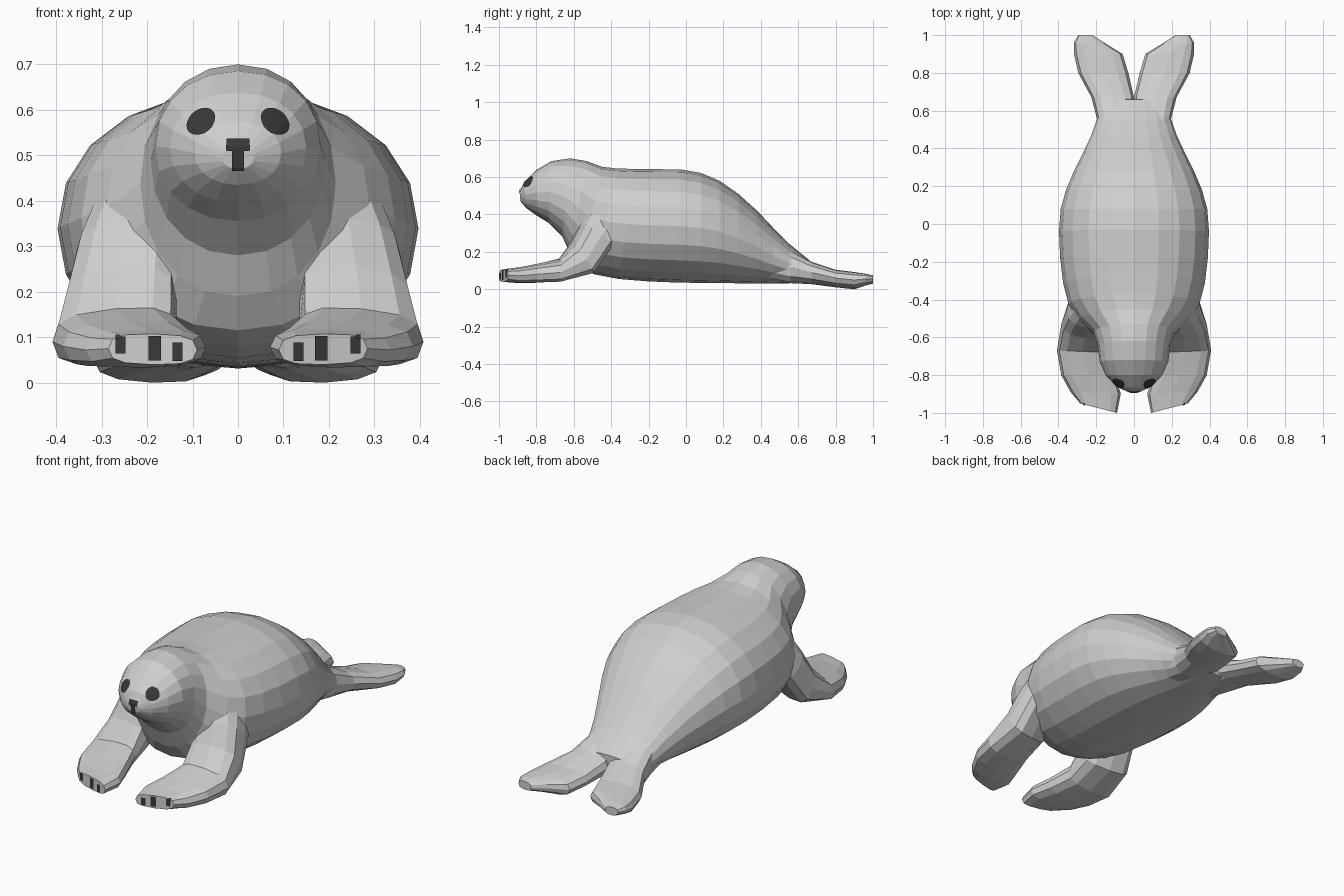
import bpy, bmesh, math
from mathutils import Vector
from mathutils.bvhtree import BVHTree

if "Cube" in bpy.data.objects:
    bpy.data.objects.remove(bpy.data.objects["Cube"])


def material(name, rgb):
    m = bpy.data.materials.new(name)
    m.diffuse_color = (*rgb, 1)
    m.use_nodes = True
    m.node_tree.nodes["Principled BSDF"].inputs["Base Color"].default_value = m.diffuse_color
    return m


FUR = material("pale grey fur", (0.62, 0.62, 0.62))
DARK = material("charcoal", (0.04, 0.04, 0.04))


def finish(name, bm, mat):
    me = bpy.data.meshes.new(name)
    bm.to_mesh(me)
    bm.free()
    me.materials.append(mat)
    ob = bpy.data.objects.new(name, me)
    bpy.context.collection.objects.link(ob)
    return ob


def loft(name, rings, sides, power, sign=1):
    """Skin over rings given as (inner point, outer point, half-height vector)."""
    def bend(v):
        return math.copysign(abs(v) ** power, v)
    bm = bmesh.new()
    loops = []
    for a, b, up in rings:
        a, b, up = Vector(a), Vector(b), Vector(up)
        mid, half = (a + b) / 2, (b - a) / 2
        loop = []
        for i in range(sides):
            t = 2 * math.pi * i / sides
            p = mid + half * bend(math.cos(t)) + up * bend(math.sin(t))
            loop.append(bm.verts.new((p.x * sign, p.y, p.z)))
        loops.append(loop)
    for r, s in zip(loops, loops[1:]):
        for i in range(sides):
            j = (i + 1) % sides
            bm.faces.new((r[i], r[j], s[j], s[i]))
    bm.faces.new(loops[0])
    bm.faces.new(loops[-1])
    bmesh.ops.recalc_face_normals(bm, faces=bm.faces)
    return finish(name, bm, FUR)


def patch(name, target, cx, cz, w, h, round_=False, turn=0.0, n=8):
    """Thin dark marking laid onto the front of the target."""
    me = target.data
    tree = BVHTree.FromPolygons([v.co for v in me.vertices],
                                [list(p.vertices) for p in me.polygons])
    bm = bmesh.new()
    grid = []
    for i in range(n + 1):
        row = []
        for j in range(n + 1):
            u, v = 2 * i / n - 1, 2 * j / n - 1
            if round_:
                u, v = u * math.sqrt(1 - v * v / 2), v * math.sqrt(1 - u * u / 2)
            u, v = u * w, v * h
            x = cx + u * math.cos(turn) - v * math.sin(turn)
            z = cz + u * math.sin(turn) + v * math.cos(turn)
            hit, normal, _, _ = tree.ray_cast(Vector((x, -2, z)), Vector((0, 1, 0)))
            if hit is not None:
                if normal.y > 0:
                    normal = -normal
                row.append(bm.verts.new(hit + normal * 0.004))
            else:
                row.append(None)
        grid.append(row)
    for i in range(n):
        for j in range(n):
            q = (grid[i][j], grid[i + 1][j], grid[i + 1][j + 1], grid[i][j + 1])
            if None not in q:
                bm.faces.new(q)
    return finish(name, bm, DARK)


# Body and head: top y, top z, bottom y, bottom z, half width
profile = [
    (-.890, .520, -.885, .470, .035), (-.865, .575, -.855, .435, .095),
    (-.80, .638, -.80, .395, .150), (-.72, .685, -.735, .355, .182),
    (-.62, .700, -.66, .280, .192), (-.53, .685, -.62, .190, .215),
    (-.45, .655, -.57, .115, .290), (-.37, .646, -.49, .080, .345),
    (-.27, .643, -.36, .055, .375), (-.16, .642, -.20, .042, .391),
    (-.03, .641, -.05, .036, .397), (.08, .622, .08, .034, .388),
    (.18, .580, .18, .033, .360), (.28, .510, .28, .032, .318),
    (.38, .420, .38, .032, .268), (.47, .325, .47, .031, .226),
    (.55, .245, .55, .032, .198), (.61, .195, .61, .035, .185),
    (.66, .155, .66, .040, .160)]
body_rings = []
for yt, zt, yb, zb, w in profile:
    y, z = (yt + yb) / 2, (zt + zb) / 2
    body_rings.append(((-w, y, z), (w, y, z), (0, (yt - yb) / 2, (zt - zb) / 2)))
body = loft("body_and_head", body_rings, 20, 0.94)

# Flippers: inner point, outer point, half thickness
front = [
    ((.10, -.40, .44), (.30, -.36, .42), (0, -.10, .06)),
    ((.13, -.50, .31), (.355, -.45, .29), (0, -.08, .06)),
    ((.135, -.58, .18), (.385, -.53, .16), (0, -.05, .085)),
    ((.135, -.68, .115), (.408, -.67, .09), (0, 0, .06)),
    ((.10, -.80, .09), (.385, -.80, .08), (0, 0, .05)),
    ((.07, -.90, .078), (.335, -.89, .072), (0, 0, .042)),
    ((.09, -1.0, .072), (.285, -.95, .075), (0, 0, .034))]
hind = [
    ((0, .45, .15), (.19, .45, .15), (0, 0, .10)),
    ((0, .56, .125), (.197, .56, .12), (0, 0, .09)),
    ((0, .67, .085), (.225, .67, .09), (0, 0, .06)),
    ((.03, .80, .055), (.295, .80, .06), (0, 0, .047)),
    ((.06, .90, .042), (.318, .90, .05), (0, 0, .046)),
    ((.15, .955, .048), (.318, .96, .055), (0, 0, .032)),
    ((.22, 1.0, .05), (.295, 1.0, .055), (0, 0, .022))]

for side, s in (("left", 1), ("right", -1)):
    flipper = loft(side + "_front_flipper", front, 12, 0.7, s)
    loft(side + "_hind_flipper", hind, 12, 0.8, s)
    # Claws
    for k, (x, z, w, h) in enumerate([(.132, .068, .011, .020),
                                      (.182, .076, .014, .027),
                                      (.257, .083, .011, .019)]):
        patch(f"{side}_claw_{k + 1}", flipper, s * x, z, w, h)
    # Eye
    patch(side + "_eye", body, s * .08, .573, .034, .025, True, -s * .7)

# Nose
patch("nose_top", body, 0, .523, .025, .013)
patch("nose_stem", body, 0, .490, .013, .022)
